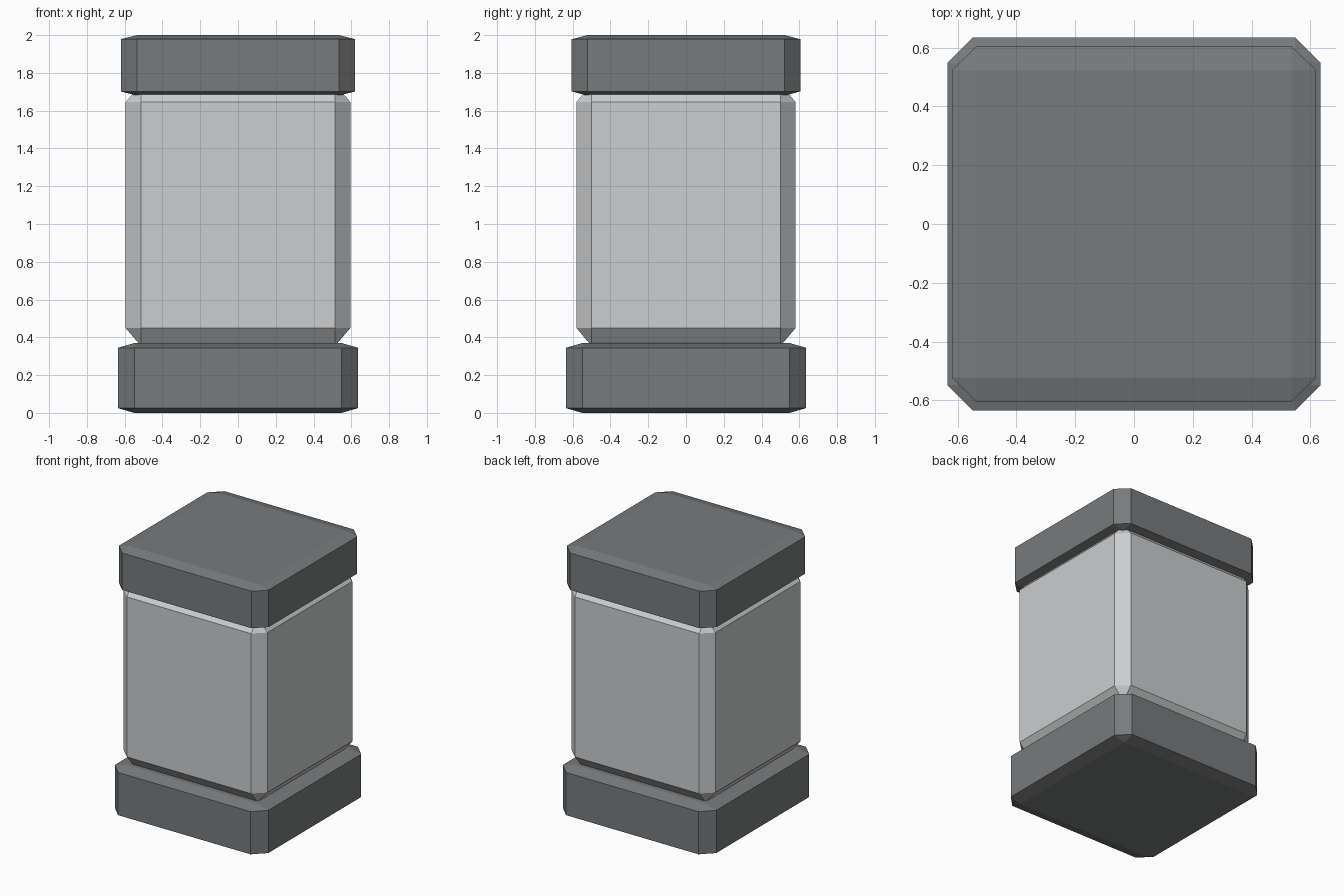
import bpy
import bmesh
from mathutils import Vector

default = bpy.data.objects.get("Cube")
if default:
    bpy.data.objects.remove(default, do_unlink=True)


def make_material(name, color):
    mat = bpy.data.materials.new(name)
    mat.use_nodes = True
    mat.diffuse_color = color
    mat.node_tree.nodes["Principled BSDF"].inputs["Base Color"].default_value = color
    return mat


def beveled_block(name, size_x, size_y, bottom, top, mat, bevel=0.068):
    # Bevel a unit cube first, so the chamfer stretches with each block
    bm = bmesh.new()
    bmesh.ops.create_cube(bm, size=1)
    bmesh.ops.bevel(bm, geom=bm.edges[:], offset=bevel, segments=1,
                    affect='EDGES')
    bmesh.ops.scale(bm, vec=Vector((size_x, size_y, top - bottom)), verts=bm.verts)
    bmesh.ops.translate(bm, vec=Vector((0, 0, (bottom + top) / 2)), verts=bm.verts)
    mesh = bpy.data.meshes.new(name)
    bm.to_mesh(mesh)
    bm.free()
    mesh.materials.append(mat)
    obj = bpy.data.objects.new(name, mesh)
    bpy.context.collection.objects.link(obj)
    return obj


dark_grey = make_material("dark_grey", (0.19, 0.195, 0.2, 1))
light_grey = make_material("light_grey", (0.6, 0.61, 0.62, 1))

# Foot, column and cap stacked, the column ends sunk into the others
beveled_block("base", 1.27, 1.27, 0, 0.37, dark_grey)
beveled_block("column", 1.19, 1.16, 0.355, 1.74, light_grey)
cap = beveled_block("cap", 1.24, 1.21, 1.68, 2.0, dark_grey)
